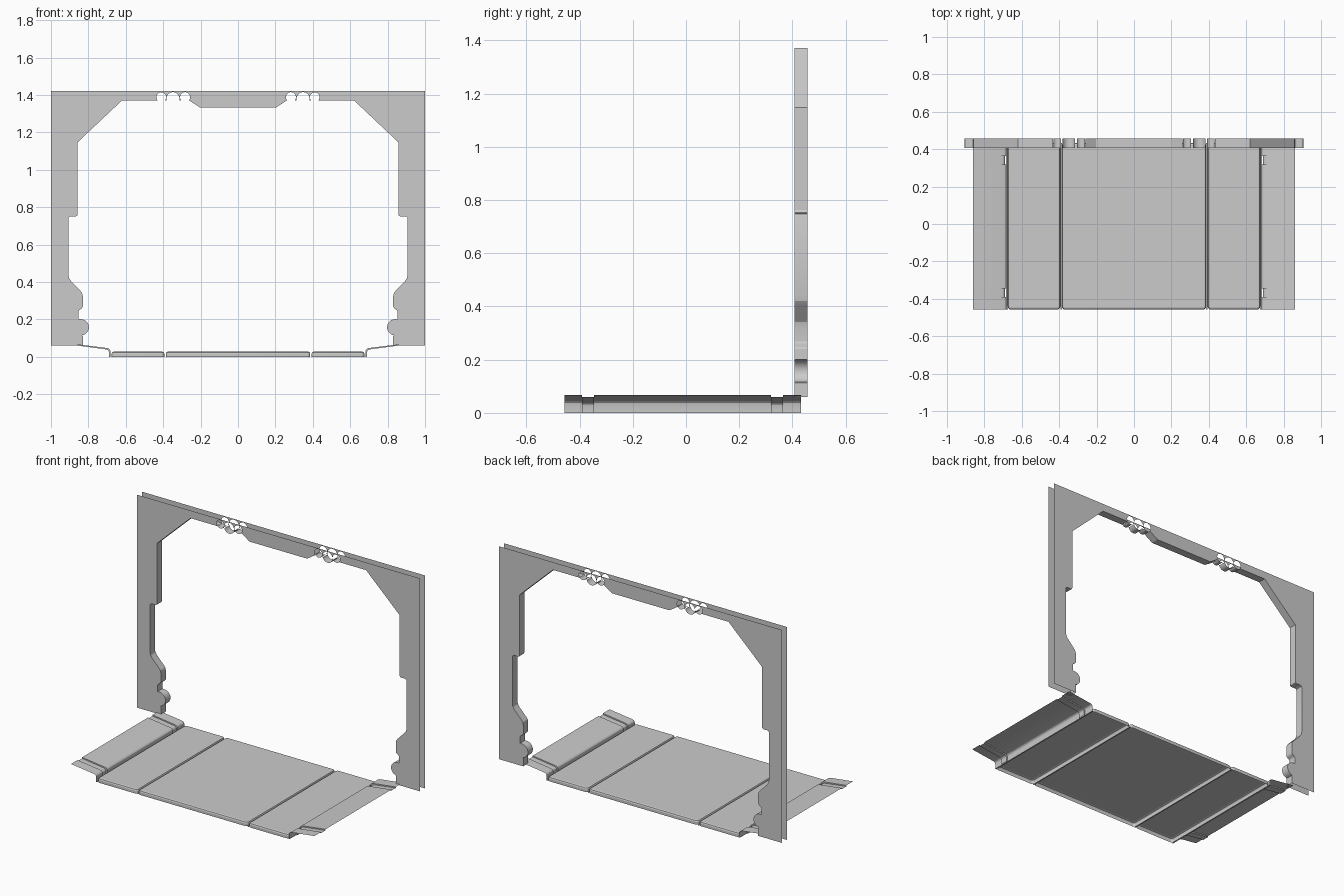
import bpy, bmesh
from math import sin, cos, asin, pi, radians

if "Cube" in bpy.data.objects:
    bpy.data.objects.remove(bpy.data.objects["Cube"])

Y0, Y1 = 0.407, 0.457          # frame front and back planes
F0, F1 = -0.457, 0.433         # floor front and back ends
LEDGE = 1.371                  # underside of the frame's top bar


def finish(bm, name):
    bmesh.ops.remove_doubles(bm, verts=bm.verts, dist=0.0003)
    bmesh.ops.recalc_face_normals(bm, faces=bm.faces)
    me = bpy.data.meshes.new(name)
    bm.to_mesh(me)
    bm.free()
    ob = bpy.data.objects.new(name, me)
    bpy.context.collection.objects.link(ob)
    bpy.ops.object.select_all(action='DESELECT')
    ob.select_set(True)
    bpy.context.view_layer.objects.active = ob
    bpy.ops.object.shade_smooth_by_angle(angle=radians(20))
    return ob


def arc(cx, cz, r, a0, a1, n=12):
    return [(cx + r * cos(a0 + (a1 - a0) * i / n),
             cz + r * sin(a0 + (a1 - a0) * i / n)) for i in range(n + 1)]


def flip(pts):
    return [(-x, z) for x, z in pts]


def strip(bm, rows):
    vs = [[bm.verts.new(p) for p in row] for row in rows]
    for a, b in zip(vs, vs[1:]):
        for i in range(len(a) - 1):
            bm.faces.new((a[i], a[i + 1], b[i + 1], b[i]))


# Frame: two flat sheets joined only along the inner opening
slope = [(0.203, 1.333), (0.26, LEDGE)]
side = ([(0.432, LEDGE), (0.62, LEDGE), (0.857, 1.147), (0.857, 0.762),
         (0.86, 0.754), (0.868, 0.751), (0.895, 0.751), (0.904, 0.747),
         (0.907, 0.737), (0.907, 0.44), (0.903, 0.42), (0.893, 0.405),
         (0.843, 0.353), (0.834, 0.341), (0.83, 0.325), (0.83, 0.268),
         (0.834, 0.26), (0.85, 0.248), (0.853, 0.24), (0.853, 0.201)]
        + arc(0.84, 0.158, 0.043, pi / 2, pi * 1.45, 14)
        + [(0.83, 0.11), (0.83, 0.06)])
upper, lower = [], []
for cx, cz, r in [(0.283, 1.388, 0.027), (0.348, 1.380, 0.035), (0.41, 1.388, 0.026)]:
    a = asin((LEDGE - cz) / r)
    upper += arc(cx, cz, r, pi - a, a, 16)
    lower.append(arc(cx, cz, r, pi - a, 2 * pi + a, 12))

half = slope[:1] + upper + side
outline = ([(-1, 0.06), (-1, 1.42), (1, 1.42), (1, 0.06)]
           + half[::-1] + flip(half))
bm = bmesh.new()
for y in (Y0, Y1):
    face = bm.faces.new([bm.verts.new((x, y, z)) for x, z in outline])
    face.normal_update()
    bmesh.ops.triangulate(bm, faces=[face])
walls = [[(-0.203, 1.333), (0.203, 1.333)]]
for path in [slope, side]:
    walls += [path, flip(path)]
for path in walls:
    strip(bm, [[(x, y, z) for x, z in path] for y in (Y0, Y1)])
finish(bm, "portal_frame")

# Round channels hanging from the top bar
bm = bmesh.new()
for path in lower:
    for p in (path, flip(path)):
        strip(bm, [[(x, y, z) for x, z in p] for y in (Y0, Y1)])
finish(bm, "top_bar_channels")


# Floor panels: shallow caps with rounded corners and chamfered rims
def floor_panel(name, x0, x1):
    def ring(inset, z, r):
        pts = []
        for cx, cy, a in [(x1, F1, 0), (x0, F1, 1), (x0, F0, 2), (x1, F0, 3)]:
            sx = -1 if cx == x1 else 1
            sy = -1 if cy == F1 else 1
            pts += [(x, y, z) for x, y in arc(cx + sx * (inset + r), cy + sy * (inset + r),
                                              r, a * pi / 2, (a + 1) * pi / 2, 4)]
        return pts + pts[:1]
    bm = bmesh.new()
    rings = [ring(0, 0, 0.016), ring(0, 0.017, 0.016),
             ring(0.003, 0.024, 0.014), ring(0.01, 0.027, 0.01)]
    strip(bm, rings)
    bm.faces.new([bm.verts.new(p) for p in rings[-1][:-1]])
    finish(bm, name)


floor_panel("centre_floor_panel", -0.386, 0.386)
floor_panel("right_floor_panel", 0.394, 0.675)
floor_panel("left_floor_panel", -0.675, -0.394)

# Narrow strips closing the seams between the panels and sills
bm = bmesh.new()
for s in (1, -1):
    for x0, x1 in [(0.386, 0.394), (0.675, 0.684)]:
        strip(bm, [[(s * x0, y, 0), (s * x1, y, 0)] for y in (F0, F1)])
finish(bm, "floor_seams")

# Side sills: bent sheets with two shallow grooves across them
profile = [(0.682, 0.0), (0.682, 0.03), (0.684, 0.038), (0.69, 0.044),
           (0.70, 0.047), (0.86, 0.067)]
groove = [(0.69, 0.0), (0.69, 0.023), (0.692, 0.031), (0.698, 0.037),
          (0.708, 0.040), (0.86, 0.060)]
stations = [(F0, profile)]
for g0, g1 in [(-0.39, -0.345), (0.319, 0.364)]:
    stations += [(g0, profile), (g0, groove), (g1, groove), (g1, profile)]
stations.append((F1, profile))
for name, s in [("right_sill", 1), ("left_sill", -1)]:
    bm = bmesh.new()
    strip(bm, [[(s * x, y, z) for x, z in p] for y, p in stations])
    finish(bm, name)
